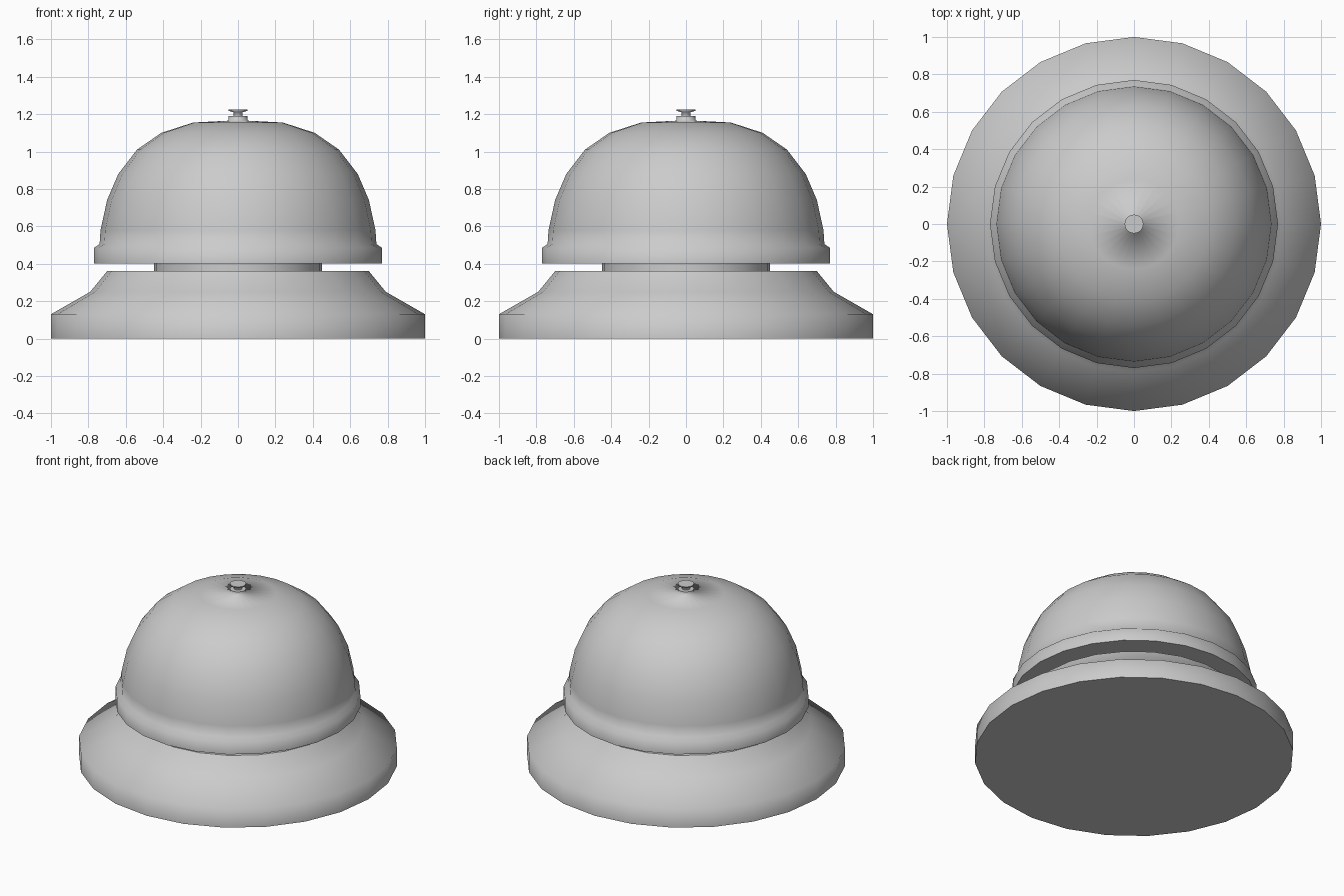
import bpy, bmesh, math

if "Cube" in bpy.data.objects:
    bpy.data.objects.remove(bpy.data.objects["Cube"])

SEGMENTS = 24


def lathe(name, profile):
    """Revolve (radius, height) points about z, cap both ends, smooth the wall."""
    bm = bmesh.new()
    rings = []
    for r, z in profile:
        rings.append([bm.verts.new((r * math.cos(math.tau * i / SEGMENTS),
                                    r * math.sin(math.tau * i / SEGMENTS), z))
                      for i in range(SEGMENTS)])
    for low, high in zip(rings, rings[1:]):
        for i in range(SEGMENTS):
            j = (i + 1) % SEGMENTS
            bm.faces.new((low[i], low[j], high[j], high[i])).smooth = True
    caps = [bm.faces.new(rings[0][::-1]), bm.faces.new(rings[-1])]
    for cap in caps:
        for edge in cap.edges:
            edge.smooth = False
    mesh = bpy.data.meshes.new(name)
    bm.to_mesh(mesh)
    bm.free()
    obj = bpy.data.objects.new(name, mesh)
    bpy.context.collection.objects.link(obj)
    return obj


# Wide sloping foot
lathe("base", [(1, 0), (1, 0.13), (0.79, 0.25), (0.70, 0.36)])

# Short collar joining foot and bell
lathe("collar", [(0.45, 0.35), (0.45, 0.41)])

# Bell with rim lip, domed top and flared transition into the button seat
lathe("bell", [(0.77, 0.40), (0.77, 0.485), (0.74, 0.505), (0.735, 0.58),
               (0.70, 0.74), (0.64, 0.88), (0.54, 1.01), (0.41, 1.10),
               (0.24, 1.155), (0.05, 1.165), (0.05, 1.19)])

# Push button: thin stem and small disc
lathe("button", [(0.025, 1.185), (0.025, 1.21), (0.05, 1.217), (0.05, 1.225)])
